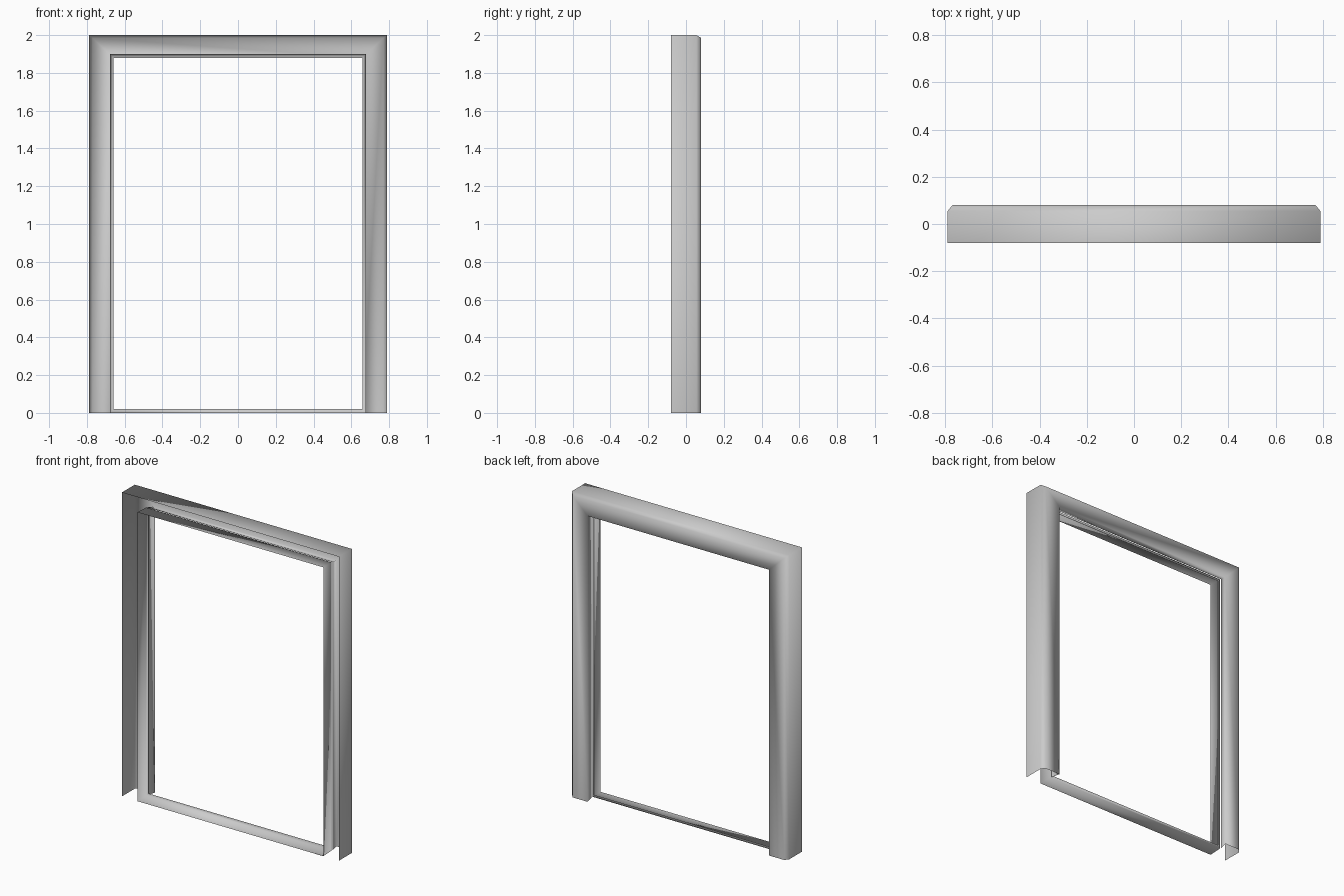
import bpy

if "Cube" in bpy.data.objects:
    bpy.data.objects.remove(bpy.data.objects["Cube"])

def sweep(name, profile, closed):
    """Mitred sheet frame. Profile points are (half width, top z, bottom z, y)."""
    verts, faces = [], []
    for w, top, bottom, y in profile:
        verts += [(-w, y, bottom), (-w, y, top), (w, y, top), (w, y, bottom)]
    sides = 4 if closed else 3
    for r in range(len(profile) - 1):
        for i in range(sides):
            j = (i + 1) % 4
            a, b = r * 4, (r + 1) * 4
            faces.append((a + i, a + j, b + j, b + i))
    mesh = bpy.data.meshes.new(name)
    mesh.from_pydata(verts, [], faces)
    mesh.update()
    for p in mesh.polygons:
        p.use_smooth = True
    obj = bpy.data.objects.new(name, mesh)
    bpy.context.collection.objects.link(obj)
    return obj

# Outer casing: hollow channel around both jambs and the head, open at the front
sweep("outer_casing", [
    (0.79, 2.0, 0, -0.08),
    (0.79, 2.0, 0, 0.055),
    (0.77, 1.985, 0, 0.08),
    (0.66, 1.88, 0, 0.08),
    (0.675, 1.895, 0, 0.02),
], closed=False)

# Inner frame: thin four-sided lining with a small stop lip at its rear edge
sweep("inner_frame", [
    (0.677, 1.9, 0.0, -0.08),
    (0.675, 1.898, 0.003, 0.01),
    (0.66, 1.88, 0.02, 0.012),
], closed=True)
